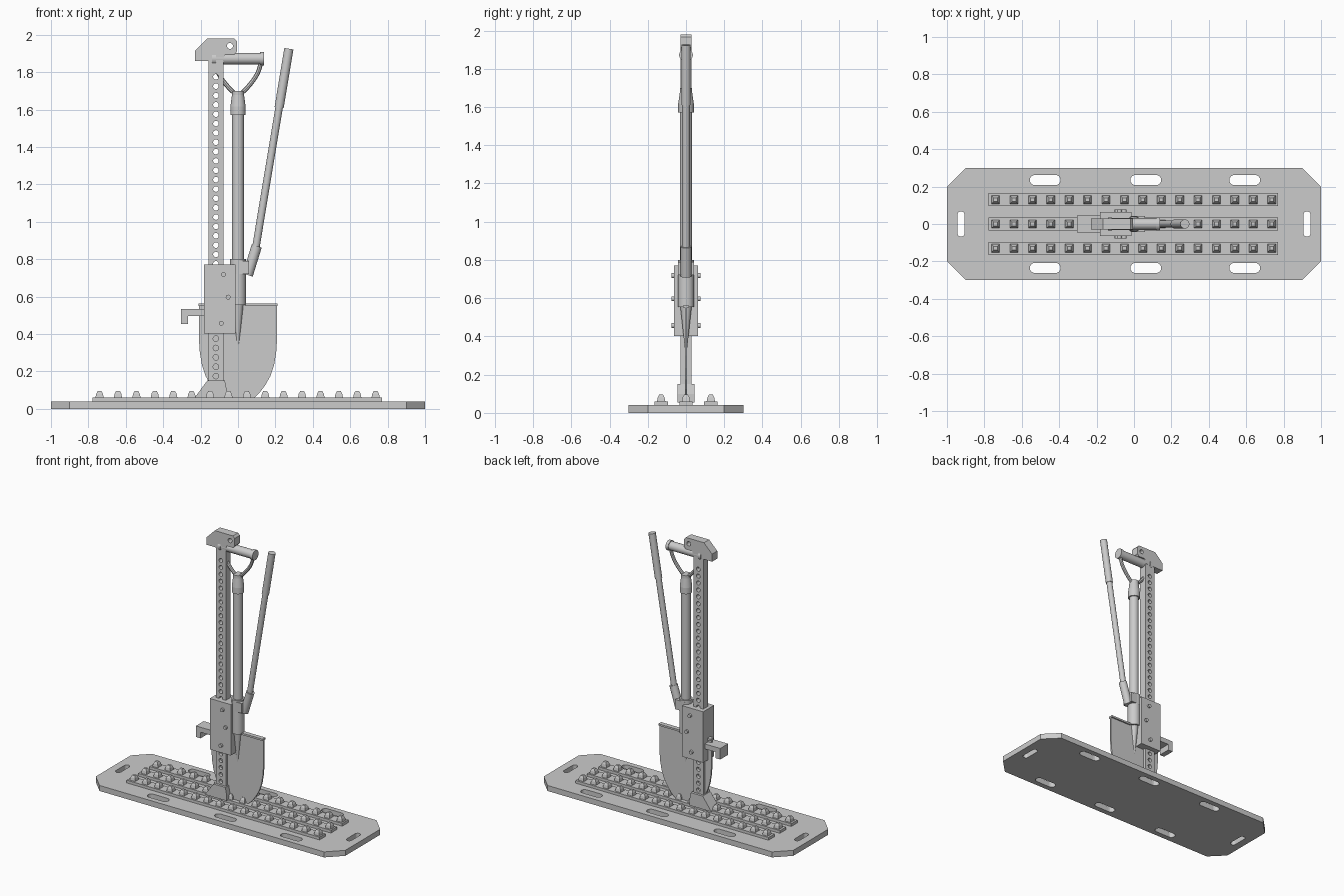
import bpy, bmesh, math
from mathutils import Vector, Matrix

if "Cube" in bpy.data.objects:
    bpy.data.objects.remove(bpy.data.objects["Cube"])

grey = bpy.data.materials.new("plain grey")
grey.diffuse_color = (0.6, 0.6, 0.6, 1)
grey.use_nodes = True
grey.node_tree.nodes["Principled BSDF"].inputs["Base Color"].default_value = grey.diffuse_color


def finish(name, bm, smooth=False):
    bmesh.ops.recalc_face_normals(bm, faces=bm.faces)
    me = bpy.data.meshes.new(name)
    bm.to_mesh(me)
    bm.free()
    me.materials.append(grey)
    ob = bpy.data.objects.new(name, me)
    bpy.context.collection.objects.link(ob)
    if smooth:
        activate(ob)
        bpy.ops.object.shade_smooth_by_angle(angle=math.radians(35))
    return ob


def activate(ob):
    bpy.ops.object.select_all(action='DESELECT')
    ob.select_set(True)
    bpy.context.view_layer.objects.active = ob


def add_box(bm, x0, x1, y0, y1, z0, z1):
    m = Matrix.Translation(((x0 + x1) / 2, (y0 + y1) / 2, (z0 + z1) / 2))
    m = m @ Matrix.Diagonal((x1 - x0, y1 - y0, z1 - z0, 1))
    bmesh.ops.create_cube(bm, size=1, matrix=m)


def add_rod(bm, a, b, r0, r1=None, seg=20):
    a, b = Vector(a), Vector(b)
    d = b - a
    m = Matrix.Translation((a + b) / 2) @ d.to_track_quat('Z', 'Y').to_matrix().to_4x4()
    bmesh.ops.create_cone(bm, cap_ends=True, segments=seg, radius1=r0,
                          radius2=r0 if r1 is None else r1, depth=d.length, matrix=m)


def add_prism(bm, pts, offset):
    """Extrude a closed outline of 3D points along offset."""
    f = bm.faces.new([bm.verts.new(p) for p in pts])
    g = bmesh.ops.extrude_face_region(bm, geom=[f])
    bmesh.ops.translate(bm, vec=offset,
                        verts=[v for v in g["geom"] if isinstance(v, bmesh.types.BMVert)])


def side_prism(bm, xz, half):
    add_prism(bm, [(x, -half, z) for x, z in xz], (0, 2 * half, 0))


def box(name, *size):
    bm = bmesh.new()
    add_box(bm, *size)
    return finish(name, bm)


def rods(name, *specs):
    bm = bmesh.new()
    for s in specs:
        add_rod(bm, *s)
    return finish(name, bm, True)


def cut(ob, bm):
    cutter = finish("cutter", bm)
    cutter.hide_render = True
    mod = ob.modifiers.new("holes", 'BOOLEAN')
    mod.operation, mod.solver, mod.object = 'DIFFERENCE', 'EXACT', cutter
    activate(ob)
    bpy.ops.object.modifier_apply(modifier=mod.name)
    bpy.data.objects.remove(cutter)


# Recovery board with chamfered corners and handle slots
bm = bmesh.new()
add_prism(bm, [(x, y, 0) for x, y in [(-1, -.2), (-.9, -.3), (.9, -.3), (1, -.2),
                                      (1, .2), (.9, .3), (-.9, .3), (-1, .2)]], (0, 0, .04))
board = finish("board", bm)


def add_slot(bm, cx, cy, length, r, upright):
    pts = []
    for i in range(18):
        end = 1 if i < 9 else -1
        a = math.pi * ((i % 9) / 8 - .5) + (0 if end > 0 else math.pi)
        u, v = end * (length / 2 - r) + r * math.cos(a), r * math.sin(a)
        pts.append((cx - v, cy + u, -.02) if upright else (cx + u, cy + v, -.02))
    add_prism(bm, pts, (0, 0, .1))


bm = bmesh.new()
for x in (-.475, .063, .592):
    for y in (-.235, .235):
        add_slot(bm, x, y, .165, .027, False)
for x in (-.925, .925):
    add_slot(bm, x, 0, .135, .02, True)
cut(board, bm)

# Raised strips with tapered grip studs
strips, studs = bmesh.new(), bmesh.new()
for y in (-.13, 0, .13):
    add_box(strips, -.777, .769, y - .035, y + .035, .04, .06)
    for i in range(16):
        x = -.74 + i * .0984
        for z, h, r0, r1 in ((.06, .02, .022, .018), (.08, .015, .018, .010)):
            m = Matrix.Translation((x, y, z + h / 2)) @ Matrix.Rotation(math.pi / 4, 4, 'Z')
            bmesh.ops.create_cone(studs, cap_ends=True, segments=4, radius1=r0 * 2 ** .5,
                                  radius2=r1 * 2 ** .5, depth=h, matrix=m)
finish("strips", strips)
finish("grip_studs", studs)

# Jack upright with a column of holes
BX = -.118
bar = box("jack_bar", BX - .04, BX + .04, -.028, .028, .06, 1.87)
bm = bmesh.new()
for i in range(33):
    z = .175 + i * .05
    add_rod(bm, (BX, -.1, z), (BX, .1, z), .015, .015, 14)
cut(bar, bm)

# Jack foot
bm = bmesh.new()
side_prism(bm, [(-.235, .055), (-.165, .15), (-.07, .15), (-.06, .1), (-.06, .055)], .045)
finish("jack_foot", bm)

# Jack top clamp
bm = bmesh.new()
side_prism(bm, [(-.23, 1.86), (-.23, 1.915), (-.165, 1.98), (-.02, 1.98), (-.006, 1.965),
                (-.006, 1.91), (-.018, 1.895), (-.07, 1.895), (-.08, 1.86)], .03)
clamp = finish("top_clamp", bm)
bm = bmesh.new()
add_rod(bm, (-.043, -.1, 1.94), (-.043, .1, 1.94), .016)
cut(clamp, bm)

# Jack carriage, bolts and lifting hook
box("carriage", -.182, -.014, -.063, .063, .403, .772)
rods("carriage_bolts", *[((x, -.077, z), (x, .077, z), .013, .013, 12)
                         for x, z in ((-.078, .718), (-.053, .597), (-.09, .457))])
bm = bmesh.new()
side_prism(bm, [(-.306, .453), (-.306, .533), (-.17, .533), (-.17, .497),
                (-.268, .497), (-.268, .453)], .045)
finish("lifting_hook", bm)

# Jack lever: pivot block, socket, rod and thicker grip
box("lever_pivot", -.02, .058, -.042, .042, .72, .79)
foot, top = Vector((.095, 0, .86)), Vector((.272, 0, 1.925))
mid = foot.lerp(top, .705)
rods("lever_socket", ((.052, 0, .715), (.1, 0, .87), .028))
rods("lever_rod", (foot, mid, .02))
rods("lever_grip", (mid, top, .0245))

# Shovel blade, foot treads and tapered socket
half = [(.208, .56), (.208, .36), (.204, .30), (.193, .235), (.173, .175),
        (.145, .125), (.112, .082), (.075, .048), (.035, .028)]
bm = bmesh.new()
side_prism(bm, half + [(0, .02)] + [(-x, z) for x, z in reversed(half)], .006)
finish("shovel_blade", bm)
bm = bmesh.new()
for s in (-1, 1):
    add_box(bm, *sorted((s * .04, s * .21)), -.016, .016, .55, .563)
finish("shovel_treads", bm)
rods("shovel_socket", ((0, 0, .555), (0, 0, .80), .043),
     ((0, 0, .31), (0, 0, .56), .003, .03))

# Shovel shaft, collar and cross grip
rods("shovel_shaft", ((0, 0, .6), (0, 0, 1.7), .032))
rods("shaft_collar", ((0, 0, 1.57), (0, 0, 1.615), .041),
     ((0, 0, 1.615), (0, 0, 1.7), .041, .029))
rods("shovel_grip", ((-.13, 0, 1.872), (.13, 0, 1.872), .031),
     ((-.14, 0, 1.872), (-.118, 0, 1.872), .036), ((.118, 0, 1.872), (.14, 0, 1.872), .036))

# Curved arms holding the cross grip
for s, side in ((-1, "left"), (1, "right")):
    cu = bpy.data.curves.new("grip_arm_" + side, 'CURVE')
    cu.dimensions, cu.bevel_depth, cu.bevel_resolution = '3D', .012, 2
    cu.resolution_u, cu.use_fill_caps = 4, True
    path = [(.012, 1.68), (.065, 1.735), (.105, 1.795), (.125, 1.86)]
    sp = cu.splines.new('BEZIER')
    sp.bezier_points.add(len(path) - 1)
    for p, (x, z) in zip(sp.bezier_points, path):
        p.co = (s * x, 0, z)
        p.handle_left_type = p.handle_right_type = 'AUTO'
    cu.materials.append(grey)
    ob = bpy.data.objects.new("grip_arm_" + side, cu)
    bpy.context.collection.objects.link(ob)
    activate(ob)
    bpy.ops.object.convert(target='MESH')
    bpy.ops.object.shade_smooth_by_angle(angle=math.radians(35))
